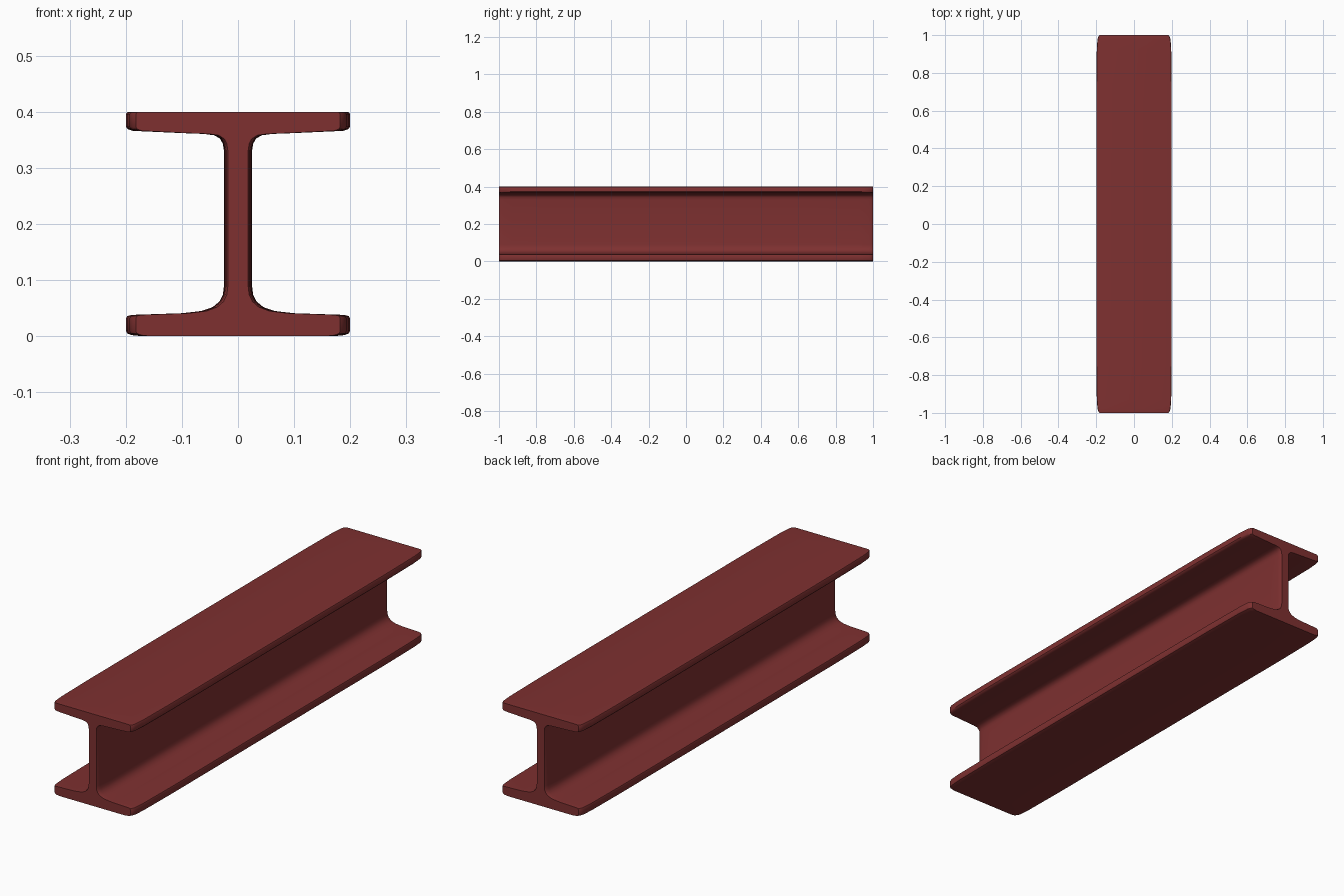
import bpy, bmesh, math

if "Cube" in bpy.data.objects:
    bpy.data.objects.remove(bpy.data.objects["Cube"])

# Right half of the I-shaped section (x, z), bottom to top
half = [(0.17, 0.0), (0.19, 0.002), (0.198, 0.005), (0.2, 0.009), (0.2, 0.032),
        (0.198, 0.036), (0.19, 0.038), (0.1, 0.041), (0.065, 0.045), (0.045, 0.052),
        (0.033, 0.062), (0.027, 0.074), (0.025, 0.09),
        (0.025, 0.33), (0.027, 0.343), (0.032, 0.352), (0.042, 0.358), (0.06, 0.3605),
        (0.1, 0.362), (0.188, 0.366), (0.197, 0.369), (0.2, 0.373), (0.2, 0.396),
        (0.198, 0.399), (0.192, 0.4)]

# Stations toward one end: (y, web inset, flange tip inset)
end = [(1.0, 0.007, 0.018), (0.994, 0.004, 0.012), (0.98, 0.002, 0.007),
       (0.93, 0.001, 0.003), (0.73, 0.0, 0.0005)]
stations = [(-y, w, f) for y, w, f in end] + end[::-1]


def section(y, web, tip):
    pts = []
    for x, z in half:
        t = (x - 0.025) / 0.175
        pts.append((x - web - (tip - web) * t, y, z))
    return pts + [(-x, yy, z) for x, yy, z in reversed(pts)]


# Loft the section along the beam and cap both ends
bm = bmesh.new()
rings = [[bm.verts.new(p) for p in section(*s)] for s in stations]
n = len(rings[0])
for a, b in zip(rings, rings[1:]):
    for i in range(n):
        j = (i + 1) % n
        bm.faces.new((a[i], a[j], b[j], b[i]))
bm.faces.new(rings[0])
bm.faces.new(rings[-1][::-1])
bmesh.ops.recalc_face_normals(bm, faces=bm.faces)
mesh = bpy.data.meshes.new("steel_beam")
bm.to_mesh(mesh)
bm.free()

beam = bpy.data.objects.new("steel_beam", mesh)
bpy.context.collection.objects.link(beam)

# Dark red paint
paint = bpy.data.materials.new("red_paint")
paint.diffuse_color = (0.21, 0.03, 0.03, 1)
paint.use_nodes = True
paint.node_tree.nodes["Principled BSDF"].inputs["Base Color"].default_value = paint.diffuse_color
mesh.materials.append(paint)

bpy.context.view_layer.objects.active = beam
beam.select_set(True)
bpy.ops.object.shade_smooth_by_angle(angle=math.radians(35))
